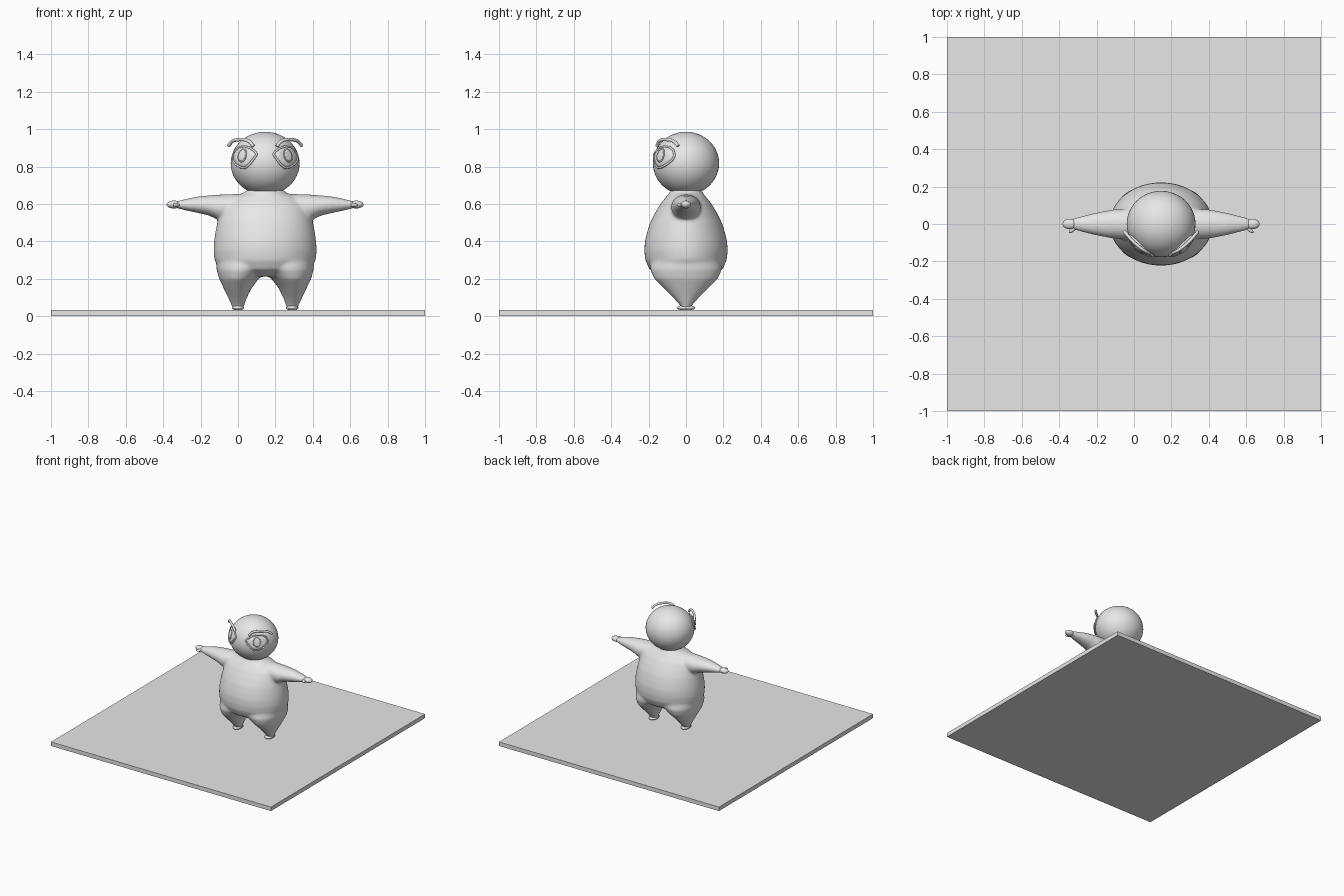
import bpy, bmesh, math
from mathutils import Vector, Matrix

if "Cube" in bpy.data.objects:
    bpy.data.objects.remove(bpy.data.objects["Cube"])

CX = 0.145                                  # figure centre in x
HEAD = Vector((CX, 0, 0.817))               # head centre
HX, HY, HZ = 0.184, 0.177, 0.169            # head half sizes

grey = bpy.data.materials.new("plain grey")
grey.diffuse_color = (0.8, 0.8, 0.8, 1)
grey.use_nodes = True
grey.node_tree.nodes["Principled BSDF"].inputs["Base Color"].default_value = grey.diffuse_color


def finish(name, bm, smooth=True):
    bmesh.ops.recalc_face_normals(bm, faces=bm.faces)
    for f in bm.faces:
        f.smooth = smooth
    me = bpy.data.meshes.new(name)
    bm.to_mesh(me)
    bm.free()
    me.materials.append(grey)
    ob = bpy.data.objects.new(name, me)
    bpy.context.collection.objects.link(ob)
    return ob


def loft(bm, rings, n=48):
    """Closed loft; each ring is (centre, half axis U, half axis V)."""
    loops = []
    for c, u, v in rings:
        loops.append([bm.verts.new(Vector(c) + Vector(u) * math.cos(2 * math.pi * i / n)
                                   + Vector(v) * math.sin(2 * math.pi * i / n)) for i in range(n)])
    for a, b in zip(loops, loops[1:]):
        for i in range(n):
            j = (i + 1) % n
            bm.faces.new((a[i], a[j], b[j], b[i]))
    bm.faces.new(loops[0])
    bm.faces.new(loops[-1])


def ellipsoid(name, centre, size, rot=0.0, seg=32):
    bm = bmesh.new()
    m = Matrix.Translation(centre) @ Matrix.Rotation(rot, 4, 'Z') @ Matrix.Diagonal((*size, 1))
    bmesh.ops.create_uvsphere(bm, u_segments=seg, v_segments=seg // 2, radius=1, matrix=m)
    return finish(name, bm)


def tube(name, pts, r, cyclic=False):
    cu = bpy.data.curves.new(name, 'CURVE')
    cu.dimensions = '3D'
    cu.bevel_depth = r
    cu.bevel_resolution = 3
    cu.use_fill_caps = True
    sp = cu.splines.new('POLY' if cyclic else 'NURBS')
    sp.points.add(len(pts) - 1)
    for p, co in zip(sp.points, pts):
        p.co = (*co, 1)
    sp.use_cyclic_u = cyclic
    if not cyclic:
        sp.use_endpoint_u = True
        sp.order_u = 3
    cu.materials.append(grey)
    ob = bpy.data.objects.new(name, cu)
    bpy.context.collection.objects.link(ob)


def on_head(s, az, z, off):
    """Point on the head at azimuth az (degrees from the front) and height z."""
    k = math.sqrt(max(0, 1 - ((z - HEAD.z) / HZ) ** 2))
    a = math.radians(az)
    return Vector((CX + s * (HX * k + off) * math.sin(a), -(HY * k + off) * math.cos(a), z))


def patch(name, s, outline, off):
    """Thin plate following the head inside an (azimuth, height) outline."""
    ca = sum(p[0] for p in outline) / len(outline)
    cz = sum(p[1] for p in outline) / len(outline)
    bm = bmesh.new()
    mid = bm.verts.new(on_head(s, ca, cz, off))
    prev, n = None, len(outline)
    for t in (0.33, 0.66, 1.0):
        ring = [bm.verts.new(on_head(s, ca + (a - ca) * t, cz + (z - cz) * t, off)) for a, z in outline]
        for i in range(n):
            j = (i + 1) % n
            if prev:
                bm.faces.new((prev[i], prev[j], ring[j], ring[i]))
            else:
                bm.faces.new((mid, ring[i], ring[j]))
        prev = ring
    ob = finish(name, bm)
    mod = ob.modifiers.new("thickness", 'SOLIDIFY')
    mod.thickness = 0.006
    mod.offset = 0


# floor slab
bm = bmesh.new()
bmesh.ops.create_cube(bm, size=1, matrix=Matrix.Translation((0, 0, 0.0165)) @ Matrix.Diagonal((2, 2, 0.033, 1)))
finish("floor_slab", bm, False)

# body: torso, legs and arms fused into one smooth skin
bm = bmesh.new()
torso = [(.212, .15, .13), (.25, .24, .195), (.3, .271, .218), (.35, .276, .223), (.4, .273, .22),
         (.45, .266, .208), (.5, .256, .192), (.55, .242, .167), (.6, .222, .137),
         (.64, .17, .105), (.658, .115, .09), (.675, .1, .085)]
loft(bm, [((CX, 0, z), (a, 0, 0), (0, b, 0)) for z, a, b in torso])
legs = [(.035, .172, .118, .02), (.06, .181, .11, .034), (.1, .198, .097, .07), (.15, .222, .072, .12),
        (.2, .246, .034, .17), (.25, .26, -.02, .192), (.3, .262, -.1, .19)]
arms = [(.12, .585, .082, .07), (.25, .582, .079, .068), (.3, .592, .07, .054), (.36, .596, .058, .044),
        (.42, .596, .043, .032), (.455, .596, .034, .023), (.48, .596, .026, .018)]
for s in (-1, 1):
    loft(bm, [((CX + s * (o + i) / 2, 0, z), ((o - i) / 2, 0, 0), (0, h, 0)) for z, o, i, h in legs])
    loft(bm, [((CX + s * d, 0, z), (0, hy, 0), (0, 0, hz)) for d, z, hy, hz in arms])
body = finish("body", bm)
rm = body.modifiers.new("fuse", 'REMESH')
rm.mode = 'VOXEL'
rm.voxel_size = 0.008
rm.use_smooth_shade = True
sm = body.modifiers.new("soften", 'SMOOTH')
sm.factor = 0.5
sm.iterations = 14

# head
ellipsoid("head", HEAD, (HX, HY, HZ), seg=48)

eye_outline = [(14, .866), (17, .85), (26, .812), (34, .793), (45, .797), (56, .812), (66, .835),
               (70, .86), (66, .888), (56, .904), (42, .908), (28, .898), (18, .88)]
iris_outline = [(41 + 8 * math.cos(2 * math.pi * i / 20), .86 + .034 * math.sin(2 * math.pi * i / 20))
                for i in range(20)]

for s, side in ((-1, "left"), (1, "right")):
    # eyes: plate, lid rim and iris
    patch(side + "_eye", s, eye_outline, 0.005)
    tube(side + "_eye_rim", [on_head(s, a, z, .006) for a, z in eye_outline], .006, True)
    patch(side + "_iris", s, iris_outline, 0.011)
    tube(side + "_iris_rim", [on_head(s, a, z, .011) for a, z in iris_outline], .004, True)
    # arched brow standing off the head
    tube(side + "_brow", [(CX + s * x, y, z) for x, y, z in
                          [(.063, -.155, .908), (.08, -.148, .935), (.115, -.125, .946),
                           (.155, -.09, .943), (.18, -.06, .935), (.196, -.042, .91)]], .009)
    # hand with thumb
    ellipsoid(side + "_hand", (CX + s * .487, 0, .597), (.04, .028, .021))
    ellipsoid(side + "_thumb", (CX + s * .473, -.03, .595), (.026, .011, .011), -s * 0.7, 16)
    # foot
    ellipsoid(side + "_foot", (CX + s * .145, 0, .045), (.033, .05, .014))
